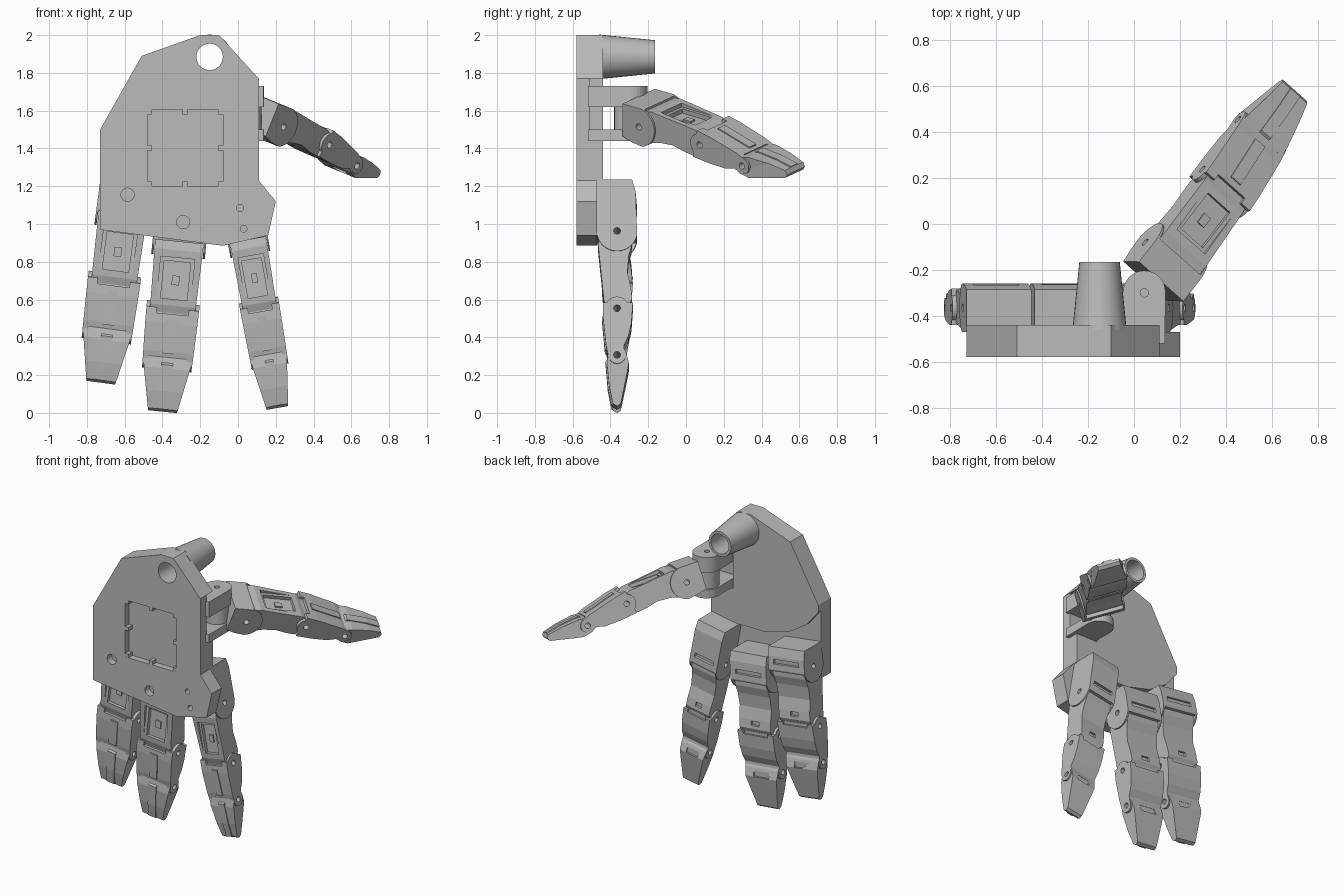
import bpy, bmesh
from math import sin, cos, radians, pi
from mathutils import Matrix, Vector

old = bpy.data.objects.get("Cube")
if old:
    bpy.data.objects.remove(old)

grey = bpy.data.materials.new("light_grey")
grey.use_nodes = True
grey.diffuse_color = (0.5, 0.5, 0.5, 1)
grey.node_tree.nodes["Principled BSDF"].inputs["Base Color"].default_value = (0.5, 0.5, 0.5, 1)


def frame(u, q, w, origin):
    m = Matrix((u, q, w)).transposed().to_4x4()
    m.translation = origin
    return m


def make(name, bm):
    bmesh.ops.recalc_face_normals(bm, faces=bm.faces)
    me = bpy.data.meshes.new(name)
    bm.to_mesh(me)
    bm.free()
    me.materials.append(grey)
    ob = bpy.data.objects.new(name, me)
    bpy.context.collection.objects.link(ob)
    return ob


def prism(name, poly, m, low, high):
    """Extrude a profile from low(u) to high(u) across the frame's third axis."""
    lo = low if callable(low) else lambda u: low
    hi = high if callable(high) else lambda u: high
    bm = bmesh.new()
    a = [bm.verts.new(m @ Vector((u, q, lo(u)))) for u, q in poly]
    b = [bm.verts.new(m @ Vector((u, q, hi(u)))) for u, q in poly]
    bm.faces.new(a)
    bm.faces.new(b[::-1])
    for i in range(len(a)):
        j = (i + 1) % len(a)
        bm.faces.new((a[j], a[i], b[i], b[j]))
    return make(name, bm)


def box(name, m, u0, u1, q0, q1, w0, w1):
    return prism(name, [(u0, q0), (u1, q0), (u1, q1), (u0, q1)], m, w0, w1)


def arc(u, q, r, a0, a1, n=10):
    return [(u + r * cos(radians(a0 + (a1 - a0) * i / n)),
             q + r * sin(radians(a0 + (a1 - a0) * i / n))) for i in range(n + 1)]


def disc(u, q, r, n=24):
    return arc(u, q, r, 0, 360, n)[:-1]


def cone(name, m, u, q, w0, w1, r0, r1):
    bm = bmesh.new()
    bmesh.ops.create_cone(bm, cap_ends=True, segments=32, radius1=r0, radius2=r1, depth=w1 - w0,
                          matrix=m @ Matrix.Translation((u, q, (w0 + w1) / 2)))
    return make(name, bm)


def cut(ob, cutters):
    """Subtract each cutter from the part, then delete it."""
    for c in cutters:
        mod = ob.modifiers.new("cut", 'BOOLEAN')
        mod.operation, mod.solver, mod.object = 'DIFFERENCE', 'EXACT', c
    deps = bpy.context.evaluated_depsgraph_get()
    me = bpy.data.meshes.new_from_object(ob.evaluated_get(deps))
    ob.modifiers.clear()
    ob.data = me
    for c in cutters:
        bpy.data.objects.remove(c)
    return ob


def smooth(ob):
    bpy.ops.object.select_all(action='DESELECT')
    ob.select_set(True)
    bpy.context.view_layer.objects.active = ob
    bpy.ops.object.shade_smooth_by_angle(angle=radians(30))


# Palm: thin lower slab plus a thicker upper shell ending in an arc
P = frame((1, 0, 0), (0, 0, 1), (0, 1, 0), (0, 0, 0))
top = [(-0.73, 1.5), (-0.51, 1.89), (-0.2, 2.0), (-0.1, 2.0), (0.11, 1.77), (0.11, 1.23)]
slab = prism("palm_plate", top + [(0.2, 1.12), (0.16, 0.94), (-0.08, 0.885), (-0.73, 0.97)], P, -0.58, -0.47)
shell = prism("palm_back_shell", top + [(-0.1, 1.2), (-0.3, 1.2), (-0.5, 1.25), (-0.64, 1.34), (-0.73, 1.45)],
              P, -0.47, -0.44)


def bore():
    return prism("bore", disc(-0.15, 1.885, 0.07, 32), P, -0.7, 0)


def thumb_notch():
    return box("notch", P, -0.06, 0.3, 1.44, 1.77, -0.51, -0.3)


holes = [prism("hole", disc(x, z, r), P, -0.7, -0.53) for x, z, r in
         [(-0.585, 1.155, 0.035), (-0.29, 1.01, 0.035), (0.01, 1.085, 0.018), (0.03, 0.975, 0.018)]]
cut(slab, [bore(), thumb_notch(), box("pocket", P, -0.48, -0.08, 1.2, 1.605, -0.7, -0.535)] + holes)
cut(shell, [bore(), thumb_notch()])

# Retaining tabs around the square palm pocket
for i in (-1, 0, 1):
    for j in (-1, 0, 1):
        if i or j:
            x, z = -0.28 + i * 0.187, 1.4025 + j * 0.19
            box("pocket_tab", P, x - 0.013, x + 0.013, z - 0.013, z + 0.013, -0.579, -0.53)

# Hollow wrist tube
tube = cone("wrist_tube", P, -0.15, 1.885, -0.46, -0.165, 0.118, 0.088)
smooth(cut(tube, [bore()]))


def finger(name, u, q, w, origin, k, block, bends=(0, 0, 0), mid=0.25):
    """Jointed finger: u runs to the tip, q to the back, w across; k scales the width."""
    u, q, w = Vector(u), Vector(q), Vector(w)

    def posed(o, deg):
        a = radians(deg)
        return frame(u * cos(a) + q * sin(a), q * cos(a) - u * sin(a), w, o)

    m1 = posed(Vector(origin), bends[0])
    m2 = posed(m1 @ Vector((0.415, 0, 0)), bends[1])
    m3 = posed(m2 @ Vector((mid, 0, 0)), bends[2])

    def seg(part, poly, m, wa, wb, length, cutters):
        half = lambda t: k * (wa + (wb - wa) * max(0, t) / length) / 2
        return cut(prism(name + part, poly, m, lambda t: -half(t), half), cutters)

    def pin(m, at=0):
        return prism("pin_hole", disc(at, 0, 0.018, 16), m, -0.3, 0.3)

    def slot(m, u0, u1, q0, q1, width):
        return box("slot", m, u0, u1, q0, q1, -k * width / 2, k * width / 2)

    # Knuckle block, hollowed where the first segment turns
    seg("_knuckle", [(block, -0.105), (block, 0.08), (block + 0.06, 0.098)] + arc(0, 0, 0.108, 80, -80, 14),
        m1, 0.285, 0.285, 1, [pin(m1), slot(m1, 0.03, 0.2, -0.2, 0.2, 0.262),
                              slot(m1, -0.05, -0.02, 0.085, 0.2, 0.2)])
    # First segment with the stepped sensor pocket on its pad
    seg("_lower_segment", [(0.075, -0.1), (0.22, -0.085), (0.37, -0.07)] + arc(0.415, 0, 0.05, -60, 60)
        + [(0.36, 0.08), (0.3, 0.073), (0.22, 0.055), (0.13, 0.062), (0.07, 0.08)] + arc(0, 0, 0.085, 110, 250),
        m1, 0.26, 0.24, 0.415, [pin(m1), pin(m1, 0.415), slot(m1, 0.115, 0.355, -0.2, -0.074, 0.18),
                                slot(m1, 0.135, 0.335, -0.2, -0.05, 0.14),
                                slot(m1, 0.31, 0.34, 0.06, 0.2, 0.06)])
    slot(m1, 0.21, 0.26, -0.06, -0.045, 0.04).name = name + "_sensor"
    # Second segment, its hinge lugs wider than the first
    seg("_middle_segment", [(-0.03, -0.074), (0.05, -0.074), (mid - 0.05, -0.058)] + arc(mid, 0, 0.046, -70, 70)
        + [(mid - 0.05, 0.036), (mid - 0.1, 0.06), (0.08, 0.076), (-0.03, 0.084)] + arc(0, 0, 0.062, 120, 240),
        m2, 0.28, 0.265, mid, [pin(m2), pin(m2, mid), slot(m2, -0.1, 0.0, -0.2, -0.055, 0.17),
                               slot(m2, -0.1, -0.01, 0.07, 0.2, 0.19),
                               slot(m2, mid - 0.02, mid + 0.1, -0.2, 0.2, 0.2)])
    # Fingertip
    seg("_tip", [(0.04, -0.054), (0.16, -0.042), (0.255, -0.022), (0.268, 0), (0.255, 0.02), (0.1, 0.052),
                 (0.04, 0.063)] + arc(0, 0, 0.05, 110, 250),
        m3, 0.26, 0.155, 0.265, [pin(m3), slot(m3, 0.0, 0.04, 0.05, 0.2, 0.12)])
    # Raised pad strips along the centre
    for part, m, pts in (("_middle_strip", m2, [(0.03, -0.06), (0.03, -0.081), (mid - 0.04, -0.064), (mid - 0.04, -0.04)]),
                         ("_tip_strip", m3, [(0.0, -0.04), (0.02, -0.061), (0.16, -0.049), (0.255, -0.03), (0.255, -0.01)])):
        prism(name + part, pts, m, -0.03 * k, 0.03 * k)


# Three hanging fingers: name, knuckle x and z, splay, width, block top
for name, x, z, splay, k, block in (("index_finger", 0.047, 0.945, 10, 0.75, -0.275),
                                    ("middle_finger", -0.307, 0.935, -5.7, 1, -0.165),
                                    ("ring_finger", -0.605, 1.085, -7.5, 1, -0.13)):
    a = radians(splay)
    finger(name, (sin(a), 0, -cos(a)), (0, 1, 0), (cos(a), 0, sin(a)), (x, -0.365, z), k, block)

# Thumb: points out and back, pad up, rolled toward the outside
h, r = radians(48.3), radians(17)
out = Vector((sin(h), -cos(h), 0))
down = Vector((0, 0, -1))
finger("thumb", (cos(h), sin(h), 0), down * cos(r) - out * sin(r), out * cos(r) + down * sin(r),
       (0.145, -0.165, 1.553), 0.95, -0.11, (14, 24, 14), 0.29)

# Thumb bracket: two rounded plates with a swivel core between them
B = frame((1, 0, 0), (0, 1, 0), (0, 0, 1), (0, 0, 0))
plate = [(0.135, -0.52)] + arc(0.045, -0.295, 0.092, 0, 180, 16) + [(-0.045, -0.52)]
upper = prism("thumb_bracket_top", plate, B, 1.62, 1.73)
cut(upper, [prism("pin_hole", disc(0.045, -0.3, 0.018, 16), B, 1.69, 1.8)])
prism("thumb_bracket_bottom", plate, B, 1.44, 1.5)
smooth(cone("thumb_swivel", B, 0.045, -0.3, 1.48, 1.64, 0.08, 0.08))
